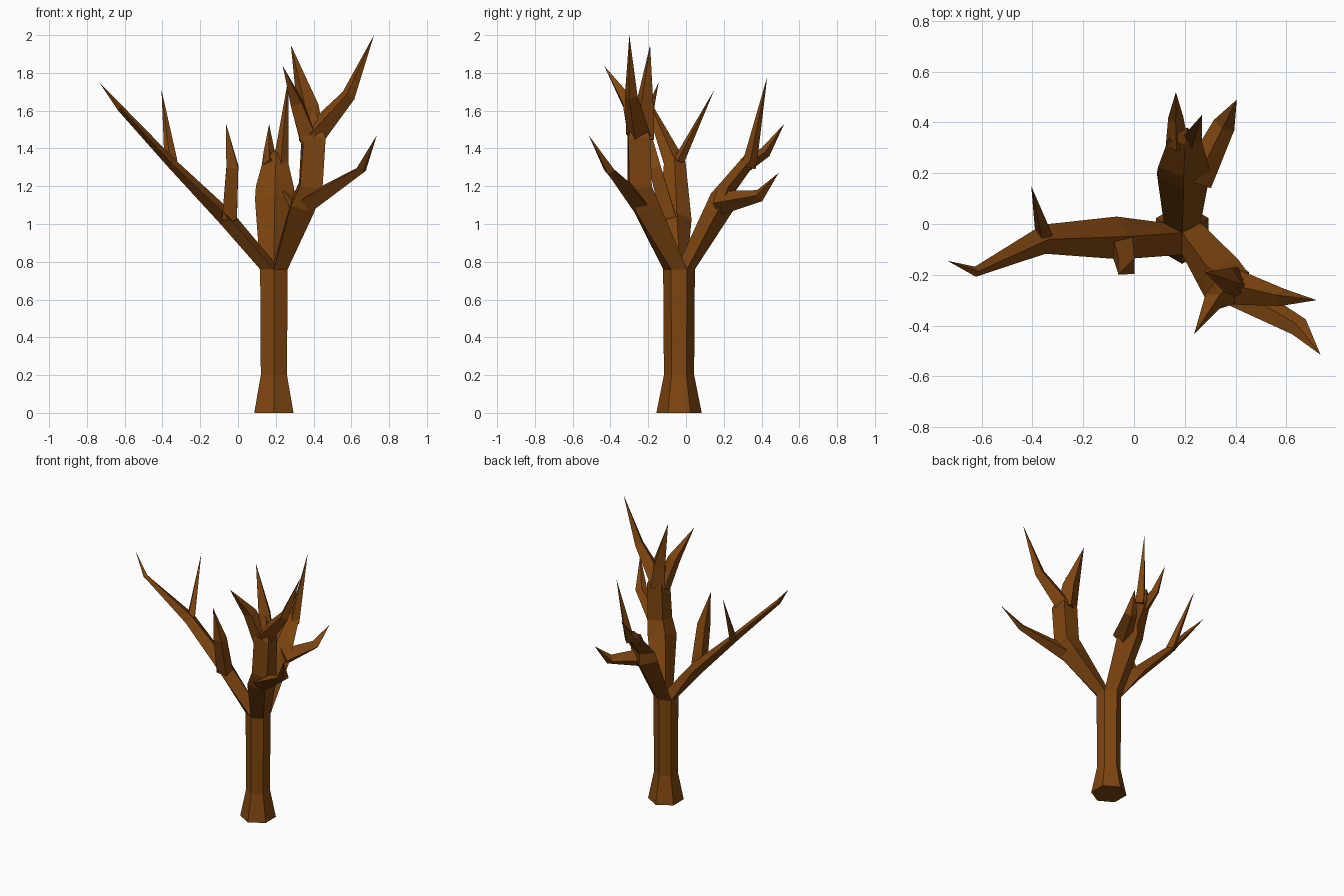
import bpy, bmesh, math
from mathutils import Vector

cube = bpy.data.objects.get("Cube")
if cube:
    bpy.data.objects.remove(cube, do_unlink=True)

bark = bpy.data.materials.new("brown bark")
bark.use_nodes = True
colour = (0.21, 0.06, 0.005, 1)
bark.diffuse_color = colour
bark.node_tree.nodes["Principled BSDF"].inputs["Base Color"].default_value = colour


def bridge(bm, low, high):
    n = len(low)
    for i in range(n):
        j = (i + 1) % n
        bm.faces.new((low[i], low[j], high[j], high[i]))


def diamond(bm, centre, along, out, wide, deep):
    """Four-sided ring: outer, side, inner, side."""
    along = along.normalized()
    out = (out - along * out.dot(along)).normalized()
    side = along.cross(out)
    return [bm.verts.new(centre + v) for v in
            (out * deep, side * wide, -out * deep, -side * wide)]


def grow(bm, stations, tip, out, ring=None):
    """Tapering limb through (x, y, z, wide, deep) stations, ending in a point."""
    out, tip = Vector(out), Vector(tip)
    points = [Vector(s[:3]) for s in stations] + [tip]
    before = points[0]
    if ring:
        before = sum((v.co for v in ring), Vector()) / len(ring)
    for i, s in enumerate(stations):
        along = (points[i + 1] - points[i]).normalized()
        along += (points[i] - before).normalized()
        new = diamond(bm, points[i], along, out, s[3], s[4])
        if ring:
            bridge(bm, ring, new)
        else:
            bm.faces.new(new[::-1])
        ring, before = new, points[i]
    end = bm.verts.new(tip)
    for i in range(4):
        bm.faces.new((ring[i], ring[(i + 1) % 4], end))


def finish(bm, name):
    bmesh.ops.recalc_face_normals(bm, faces=bm.faces)
    mesh = bpy.data.meshes.new(name)
    bm.to_mesh(mesh)
    bm.free()
    mesh.materials.append(bark)
    obj = bpy.data.objects.new(name, mesh)
    bpy.context.collection.objects.link(obj)


def twig(name, stations, tip, out):
    bm = bmesh.new()
    grow(bm, stations, tip, out)
    finish(bm, name)


# Six-sided trunk with a flared foot, first corner at the front
bm = bmesh.new()
rings = []
for z, r in ((0, .12), (.2, .08), (.76, .084)):
    rings.append([bm.verts.new((.19 + r * math.sin(a), -.037 - r * math.cos(a), z))
                  for a in (math.radians(60 * k) for k in range(6))])
bm.faces.new(rings[0][::-1])
bridge(bm, rings[0], rings[1])
bridge(bm, rings[1], rings[2])

# Three boughs share the trunk rim and one crotch point
rim = rings[2]
crotch = bm.verts.new((.19, -.035, .8))
front_start = [rim[1], rim[2], crotch, rim[0]]
back_start = [rim[3], rim[4], crotch, rim[2]]
right_start = [rim[5], rim[0], crotch, rim[4]]

grow(bm, [(-.06, -.055, 1.03, .085, .045), (-.355, -.06, 1.325, .058, .027),
          (-.625, -.188, 1.615, .02, .017)],
     (-.735, -.145, 1.75), (-1, -.1, 0), right_start)
grow(bm, [(.195, .2, 1.13, .105, .075), (.195, .225, 1.2, .1, .045),
          (.2, .34, 1.345, .063, .035)],
     (.21, .38, 1.4), (0, 1, 0), back_start)
grow(bm, [(.345, -.215, 1.1, .1, .085), (.385, -.245, 1.2, .085, .085),
          (.4, -.25, 1.46, .08, .085)],
     (.4, -.25, 1.62), (.75, -.65, 0), front_start)
finish(bm, "trunk_and_boughs")

# Twigs on the right bough
twig("right_inner_twig", [(-.045, -.09, 1.03, .055, .055), (-.03, -.165, 1.3, .045, .045)],
     (-.063, -.2, 1.53), (-1, -1, 0))
twig("right_outer_twig", [(-.355, -.04, 1.33, .03, .035)],
     (-.405, .15, 1.71), (-1, .2, 0))

# Twigs on the back bough
twig("back_outer_twig", [(.17, .31, 1.31, .045, .04), (.165, .42, 1.38, .03, .03)],
     (.165, .52, 1.53), (0, 1, 0))
twig("back_upright_twig", [(.228, .33, 1.3, .04, .04), (.23, .345, 1.36, .037, .035)],
     (.268, .43, 1.78), (0, 1, 0))
twig("back_low_twig", [(.245, .17, 1.11, .065, .065), (.355, .39, 1.15, .045, .033)],
     (.405, .49, 1.27), (.5, 1, -1))

# Twigs on the front bough
twig("front_low_twig", [(.37, -.25, 1.11, .065, .055), (.65, -.405, 1.285, .04, .022)],
     (.735, -.515, 1.47), (1, -1, -1))
twig("front_tall_twig", [(.4, -.25, 1.47, .07, .065), (.585, -.29, 1.68, .035, .038)],
     (.72, -.3, 2), (1, -.3, 0))
twig("front_inner_twig", [(.39, -.235, 1.45, .07, .07), (.37, -.22, 1.62, .05, .06)],
     (.28, -.19, 1.947), (-1, .3, 0))
twig("front_forward_twig", [(.375, -.26, 1.44, .065, .06), (.31, -.305, 1.64, .04, .045)],
     (.237, -.433, 1.837), (-1, -1, 0))
